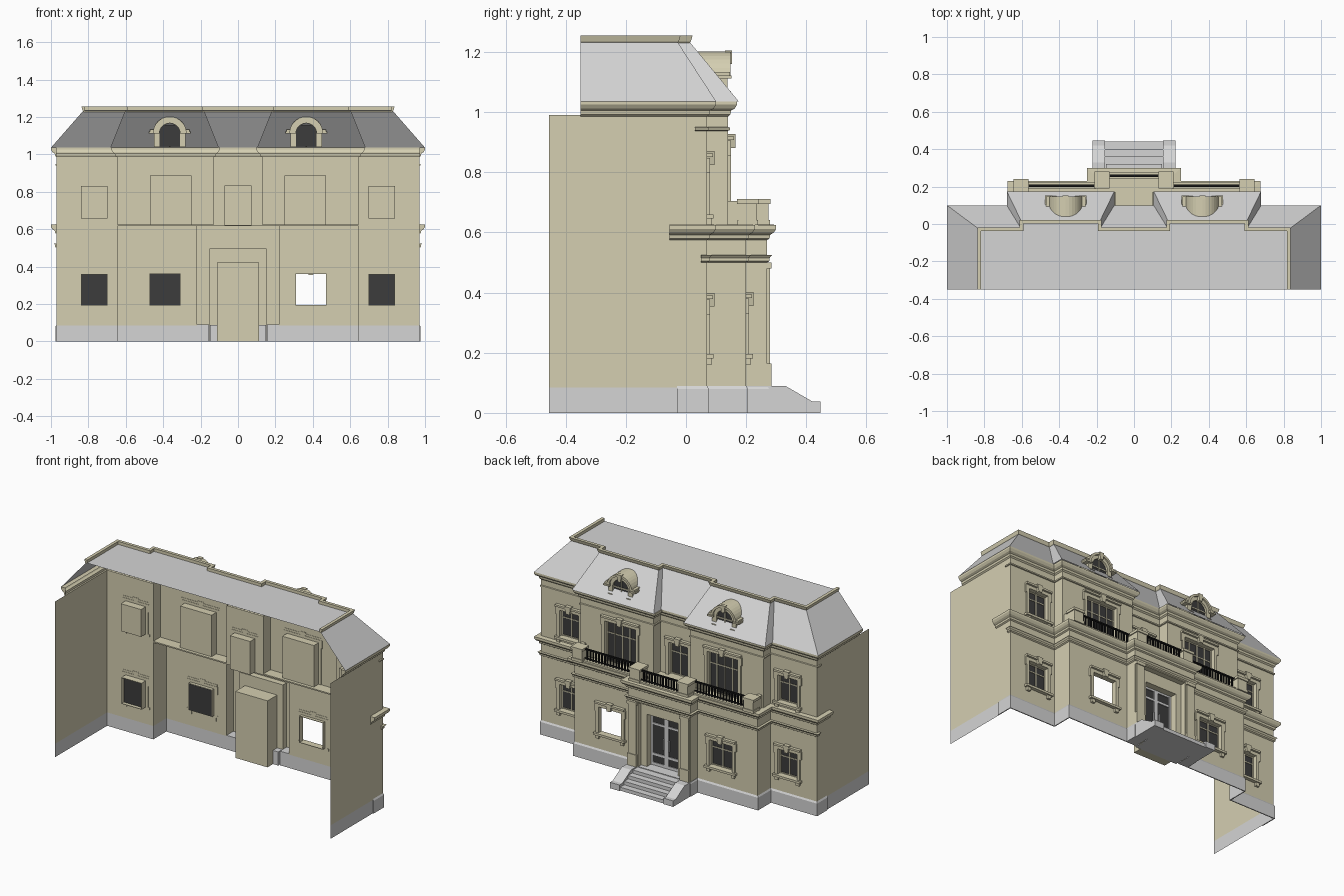
import bpy, bmesh
from math import sin, cos, pi

if "Cube" in bpy.data.objects:
    bpy.data.objects.remove(bpy.data.objects["Cube"])


def material(name, r, g, b):
    m = bpy.data.materials.new(name)
    m.use_nodes = True
    m.diffuse_color = (r, g, b, 1)
    m.node_tree.nodes["Principled BSDF"].inputs["Base Color"].default_value = (r, g, b, 1)
    return m


STONE = material("cream stone", .66, .62, .44)
GREY = material("pale grey", .66, .66, .66)
GLASS = material("dark glass", .045, .045, .045)
IRON = material("black iron", .008, .008, .008)


def finish(bm, name, *mats):
    me = bpy.data.meshes.new(name)
    bm.to_mesh(me)
    bm.free()
    ob = bpy.data.objects.new(name, me)
    for m in mats:
        me.materials.append(m)
    bpy.context.collection.objects.link(ob)
    return ob


def prism(bm, pts, y0, y1):
    # Extrude an x-z outline along y
    a = [bm.verts.new((x, y0, z)) for x, z in pts]
    b = [bm.verts.new((x, y1, z)) for x, z in pts]
    n = len(pts)
    fs = [bm.faces.new(a), bm.faces.new(b[::-1])]
    fs += [bm.faces.new((a[i], b[i], b[(i + 1) % n], a[(i + 1) % n])) for i in range(n)]
    bmesh.ops.recalc_face_normals(bm, faces=fs)


def box(bm, x0, x1, y0, y1, z0, z1):
    prism(bm, [(x0, z0), (x1, z0), (x1, z1), (x0, z1)], y0, y1)


def mirrored(half):
    return half + [(-p[0], *p[1:]) for p in reversed(half)]


def offset(path, d):
    # Mitred outward offset of a right-angled path
    norms = []
    for (ax, ay), (bx, by) in zip(path, path[1:]):
        ln = abs(bx - ax) + abs(by - ay)
        norms.append(((by - ay) / ln, (ax - bx) / ln))
    out = []
    for i, (x, y) in enumerate(path):
        ns = set(norms[max(i - 1, 0):i + 1])
        out.append((x + d * sum(n[0] for n in ns), y + d * sum(n[1] for n in ns)))
    return out


def loft(name, rings, mat, caps=False):
    bm = bmesh.new()
    rows = [[bm.verts.new(p) for p in r] for r in rings]
    for lo, hi in zip(rows, rows[1:]):
        for i in range(len(lo) - 1):
            bm.faces.new((lo[i], lo[i + 1], hi[i + 1], hi[i]))
    if caps:
        bm.faces.new([r[0] for r in rows])
        bm.faces.new([r[-1] for r in reversed(rows)])
    return finish(bm, name, mat)


def moulding(name, half, start, profile, mat):
    path = mirrored([(half[0][0], start)] + half[1:])
    loft(name, [[(x, y, z) for x, y in offset(path, d)] for d, z in profile], mat, True)


def walls(name, half, levels, holes):
    # Facade sheet with rectangular openings; the plinth band is grey
    bm = bmesh.new()
    path = mirrored(half)
    for (ax, ay), (bx, by) in zip(path, path[1:]):
        hs = [h for h in holes if ay == by and bx < h[0] and h[1] < ax]
        xs = sorted({v for h in hs for v in h[:2]}, reverse=True)
        pts = [(ax, ay)] + [(x, ay) for x in xs] + [(bx, by)]
        zs = sorted(set(levels) | {v for h in hs for v in h[2:]})
        for p, q in zip(pts, pts[1:]):
            for z0, z1 in zip(zs, zs[1:]):
                cx, cz = (p[0] + q[0]) / 2, (z0 + z1) / 2
                if any(h[0] < cx < h[1] and h[2] < cz < h[3] for h in hs):
                    continue
                f = bm.faces.new([bm.verts.new(v) for v in
                                  ((*p, z0), (*q, z0), (*q, z1), (*p, z1))])
                f.material_index = int(cz < .085)
    bmesh.ops.remove_doubles(bm, verts=bm.verts, dist=.0001)
    finish(bm, name, STONE, GREY)


def reveal(bm, x0, x1, y0, y1, z0, z1, closed):
    t = .003
    box(bm, x0 - t, x0, y0, y1, z0, z1)
    box(bm, x1, x1 + t, y0, y1, z0, z1)
    box(bm, x0 - t, x1 + t, y0, y1, z1, z1 + t)
    box(bm, x0 - t, x1 + t, y0, y1, z0 - t, z0)
    if closed:
        box(bm, x0, x1, y0, y0 + t, z0, z1)


def window(name, x, y, w, z0, z1, depth, closed=False, glazed=True, tall=False):
    # Stone surround with eared head, keystone, sill and brackets
    bm = bmesh.new()
    x0, x1 = x - w, x + w
    reveal(bm, x0, x1, y - depth, y, z0, z1, closed)
    for s in (-1, 1):
        def side(a, b, out, za, zb):
            lo, hi = sorted((x + s * (w + a), x + s * (w + b)))
            box(bm, lo, hi, y - .002, y + out, za, zb)
        side(0, .02, .01, z0, z1 + .02)
        side(.02, .028, .01, z1 - .03, z1 + .02)
        if not tall:
            side(-.005, .018, .014, z0 - .035, z0 - .014)
    box(bm, x0, x1, y - .002, y + .01, z1, z1 + .02)
    box(bm, x0 - .025, x1 + .025, y - .002, y + .02, z1 + .022, z1 + .034)
    prism(bm, [(x - .012, z1 - .004), (x + .012, z1 - .004),
               (x + .02, z1 + .042), (x - .02, z1 + .042)], y - .002, y + .024)
    if not tall:
        box(bm, x0 - .03, x1 + .03, y - .002, y + .022, z0 - .014, z0)
    finish(bm, name + "_surround", STONE)
    if not glazed:
        return
    g = y - .02
    bm = bmesh.new()
    box(bm, x0, x1, g - .003, g, z0, z1)
    finish(bm, name + "_glass", GLASS)
    bm = bmesh.new()
    for bx in ((-w + .004, 0, w - .004) if not tall or w < .1 else (-w + .004, -w / 2, 0, w / 2, w - .004)):
        box(bm, x + bx - .003, x + bx + .003, g, g + .005, z0, z1)
    for bz in (z0 + .004, z0 + (z1 - z0) * .7, z1 - .004):
        box(bm, x0, x1, g, g + .004, bz - .003, bz + .003)
    finish(bm, name + "_bars", STONE)


# Footprints (left half, rear to centre)
ground = [(.97, -.455), (.97, .07), (.645, .07), (.645, .2), (.22, .2), (.22, .27)]
upper = [(.97, -.455), (.97, .07), (.645, .07), (.645, .14), (.13, .14), (.13, .07)]

# Window list: name, x, y, half width, bottom, top, depth, options
low, high = [], []
for s, tag in ((1, "left"), (-1, "right")):
    low.append((tag + "_wing_low_window", s * .768, .07, .068, .195, .357, .045, {}))
    low.append((tag + "_bay_low_window", s * .39, .2, .08, .195, .36, .022, {"glazed": s < 0}))
    high.append((tag + "_wing_high_window", s * .768, .07, .068, .66, .828, .05, {"closed": True}))
    high.append((tag + "_bay_french_window", s * .36, .14, .108, .624, .885, .05, {"closed": True, "tall": True}))
high.append(("centre_french_window", 0, .07, .068, .624, .83, .05, {"closed": True, "tall": True}))
for n, x, y, w, z0, z1, d, opt in low + high:
    window(n, x, y, w, z0, z1, d, **opt)


def openings(ws):
    return [(w[1] - w[3], w[1] + w[3], w[4], w[5]) for w in ws]


walls("ground_floor_walls", ground, [0, .085, .622], openings(low) + [(-.15, .15, 0, .495)])
walls("upper_floor_walls", upper, [.622, .99], openings(high))

# Mouldings
moulding("plinth", ground, -.03, [(0, 0), (.006, 0), (.006, .08), (0, .09)], GREY)
moulding("architrave", ground, .05, [(0, .5), (.008, .505), (.008, .515), (.016, .525), (0, .525)], STONE)
moulding("floor_cornice", ground, -.055,
         [(0, .575), (.008, .58), (.01, .592), (.022, .6), (.03, .612), (.03, .625), (0, .627)], STONE)
moulding("upper_band", upper, .03, [(0, .938), (.006, .94), (.006, .948), (0, .95)], STONE)
moulding("eaves_cornice", upper, -.35,
         [(0, .985), (.008, .992), (.01, 1.005), (.022, 1.012), (.03, 1.025), (.03, 1.036), (.0, 1.037)], STONE)

# Balcony floor
bm = bmesh.new()
box(bm, -.645, .645, .07, .2, .616, .624)
box(bm, -.22, .22, .2, .27, .616, .624)
finish(bm, "balcony_floor", STONE)

# Balcony piers, kerbs and railings
piers, rails = bmesh.new(), bmesh.new()
for s in (-1, 1):
    for px, y0, y1 in ((.603, .175, .235), (.17, .195, .275)):
        for grow, z0, z1 in ((.004, .624, .642), (0, .642, .695), (.006, .695, .711)):
            box(piers, s * px - .034 - grow, s * px + .034 + grow, y0 - grow, y1 + grow, z0, z1)
    box(piers, min(s * .606, s * .634), max(s * .606, s * .634), .14, .18, .624, .705)
for x0, x1, y in ((.205, .57, .205), (-.57, -.205, .205), (-.135, .135, .258)):
    box(piers, x0, x1, y - .018, y + .018, .624, .636)
    box(rails, x0, x1, y - .006, y + .006, .698, .706)
    box(rails, x0, x1, y - .004, y + .004, .642, .647)
    n = round((x1 - x0) / .02)
    for i in range(1, n):
        x = x0 + (x1 - x0) * i / n
        box(rails, x - .004, x + .004, y - .004, y + .004, .636, .7)
finish(piers, "balcony_piers", STONE)
finish(rails, "balcony_railings", IRON)

# Entrance: outer niche, inner box, pilasters
bm = bmesh.new()
reveal(bm, -.15, .15, .232, .27, .003, .495, False)
for s in (-1, 1):
    lo, hi = sorted((s * .11, s * .15))
    box(bm, lo, hi, .232, .236, 0, .495)
    for grow, z0, z1, out in ((.006, .09, .165, .284), (0, .165, .48, .279), (.006, .48, .5, .285)):
        box(bm, s * .185 - .027 - grow, s * .185 + .027 + grow, .268, out, z0, z1)
box(bm, -.11, .11, .232, .236, .42, .495)
reveal(bm, -.11, .11, .135, .236, .003, .42, True)
finish(bm, "entrance_surround", STONE)

# Double door
bm = bmesh.new()
box(bm, -.11, .11, .185, .19, .085, .42)
finish(bm, "door_glass", GLASS)
bm = bmesh.new()
for s in (-1, 1):
    for a, b in ((0, .014), (.096, .11)):
        box(bm, min(s * a, s * b), max(s * a, s * b), .19, .196, .085, .42)
for z0, z1 in ((.085, .105), (.15, .165), (.345, .357), (.408, .42)):
    box(bm, -.11, .11, .19, .195, z0, z1)
for s in (-1, 1):
    box(bm, s * .02 - .003, s * .02 + .003, .195, .205, .2, .27)
finish(bm, "door_frame", GREY)

# Entrance steps with sloped cheek walls
bm = bmesh.new()
box(bm, -.15, .15, .19, .32, 0, .087)
for i in range(3):
    box(bm, -.157, .157, .3, .36 + .04 * i, 0, .066 - .022 * i)
finish(bm, "steps", GREY)
bm = bmesh.new()
cheek = [(.2, 0), (.2, .09), (.33, .09), (.42, .038), (.447, .038), (.447, 0)]
for s in (-1, 1):
    rows = [[bm.verts.new((s * x, y, z)) for y, z in cheek] for x in (.155, .222)]
    fs = [bm.faces.new(rows[0]), bm.faces.new(rows[1][::-1])]
    for i in range(len(cheek)):
        j = (i + 1) % len(cheek)
        fs.append(bm.faces.new((rows[0][i], rows[1][i], rows[1][j], rows[0][j])))
    bmesh.ops.recalc_face_normals(bm, faces=fs)
finish(bm, "step_cheeks", GREY)

# Mansard roof
eave = mirrored([(1, -.35), (1, .1), (.68, .1), (.68, .175), (.105, .175), (.105, .1)])
crest = mirrored([(.825, -.35), (.825, -.03), (.6, -.03), (.6, .01), (.185, .01), (.185, -.03)])
loft("roof_slopes", [[(x, y, 1.036) for x, y in eave], [(x, y, 1.236) for x, y in crest]], GREY)
bm = bmesh.new()
bm.faces.new([bm.verts.new((x, y, 1.236)) for x, y in crest])
finish(bm, "roof_flat", GREY)
rim = [(0, 1.228), (.006, 1.235), (.012, 1.255), (-.008, 1.255), (-.008, 1.236)]
loft("roof_rim", [[(x, y, z) for x, y in offset(crest, d)] for d, z in rim], STONE, True)


# Arched dormers
def arc(cx, cz, r):
    return [(cx + r * cos(pi * i / 16), cz + r * sin(pi * i / 16)) for i in range(17)]


for s, tag in ((1, "left"), (-1, "right")):
    cx, cz = s * .365, 1.112
    bm = bmesh.new()
    prism(bm, arc(cx, cz, .078) + arc(cx, cz, .055)[::-1], .04, .138)
    prism(bm, arc(cx, cz, .09) + arc(cx, cz, .076)[::-1], .04, .148)
    for k in (-1, 1):
        for a, b, y0, y1, z0, z1 in ((.055, .085, .075, .138, 1.04, cz), (.07, .112, .08, .152, cz, 1.122),
                                     (.07, .106, .08, .146, 1.122, 1.134), (.05, .08, .13, .15, 1.05, 1.07)):
            box(bm, min(cx + k * a, cx + k * b), max(cx + k * a, cx + k * b), y0, y1, z0, z1)
    prism(bm, [(cx - .01, 1.16), (cx + .01, 1.16), (cx + .016, 1.205), (cx - .016, 1.205)], .13, .153)
    box(bm, cx - .003, cx + .003, .125, .13, 1.04, 1.168)
    box(bm, cx - .055, cx + .055, .125, .13, cz - .003, cz + .003)
    finish(bm, tag + "_dormer", STONE)
    bm = bmesh.new()
    prism(bm, arc(cx, cz, .056) + [(cx - .056, 1.042), (cx + .056, 1.042)], .075, .125)
    finish(bm, tag + "_dormer_glass", GLASS)
